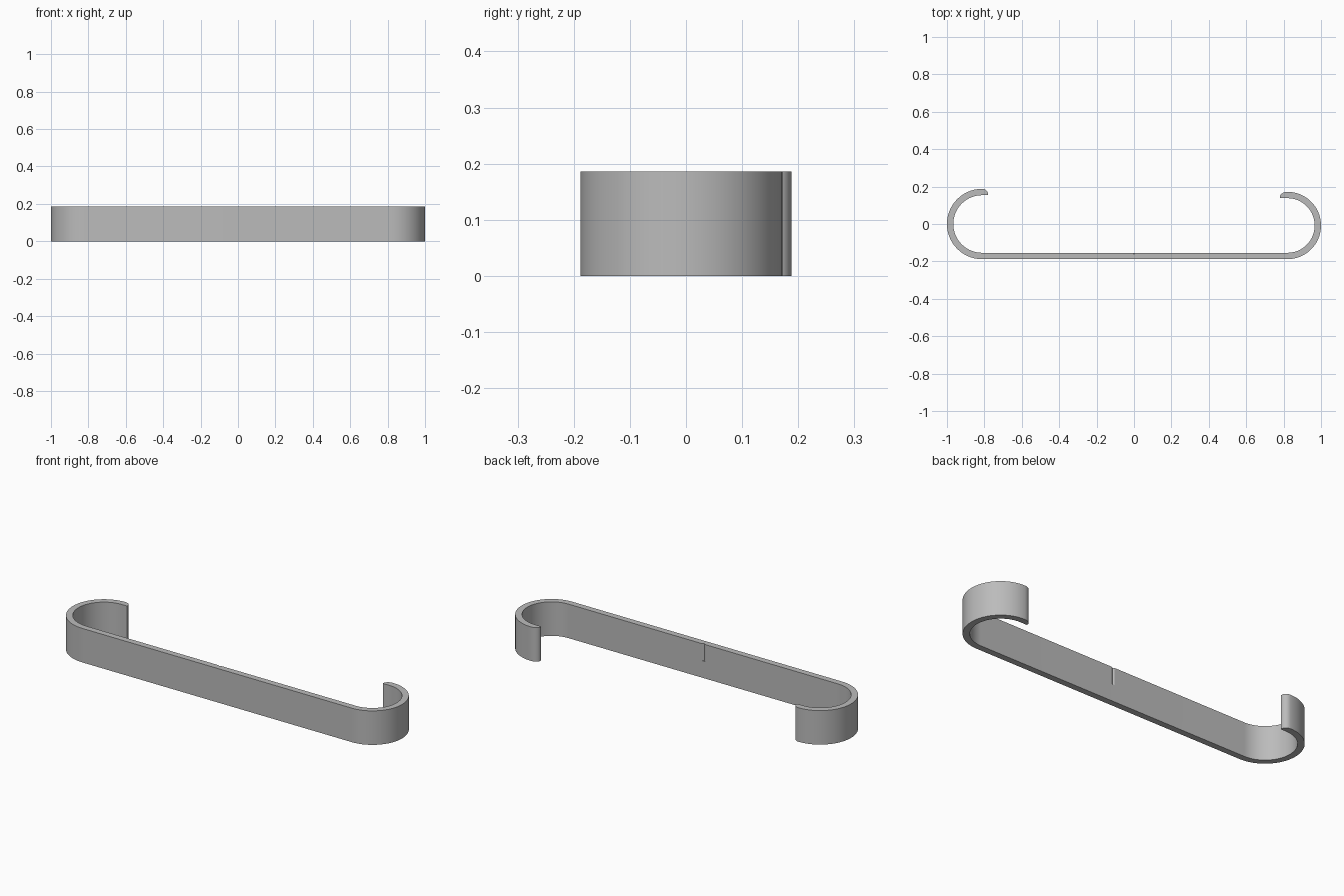
import bpy, bmesh
from math import sin, cos, pi, radians

cube = bpy.data.objects.get("Cube")
if cube:
    bpy.data.objects.remove(cube, do_unlink=True)

HEIGHT = 0.186
THICK = 0.034
FRONT_Y = -0.188

grey = bpy.data.materials.new("satin_grey")
grey.use_nodes = True
colour = (0.5, 0.5, 0.5, 1)
grey.diffuse_color = colour
grey.node_tree.nodes["Principled BSDF"].inputs["Base Color"].default_value = colour


def hook(side, radius, tip_x):
    """Pairs of outer and inner points, from the flat bar round to the tip."""
    cx, cy, inner = 1 - radius, FRONT_Y + radius, radius - THICK
    pairs = []
    steps = 40
    for i in range(steps + 1):
        a = -pi / 2 + pi * i / steps
        pairs.append([(side * (cx + r * cos(a)), cy + r * sin(a)) for r in (radius, inner)])
    # Tip with a rounded outer corner
    for i in range(1, 9):
        a = pi / 2 * i / 8
        x = side * (cx - (cx - tip_x) * sin(a))
        pairs.append([(x, cy + radius - 0.028 * (1 - cos(a))), (x, cy + inner)])
    return pairs


def add_mesh(name, bm):
    bmesh.ops.recalc_face_normals(bm, faces=bm.faces)
    mesh = bpy.data.meshes.new(name)
    bm.to_mesh(mesh)
    bm.free()
    mesh.materials.append(grey)
    ob = bpy.data.objects.new(name, mesh)
    bpy.context.collection.objects.link(ob)
    return ob


# Bent strip: a rectangular section swept along the hook, bar, hook path
path = hook(-1, 0.188, 0.78)[::-1] + hook(1, 0.18, 0.78)
bm = bmesh.new()
rings = []
for outer, inner in path:
    rings.append([bm.verts.new((*p, z)) for p, z in
                  ((outer, 0), (inner, 0), (inner, HEIGHT), (outer, HEIGHT))])
for a, b in zip(rings, rings[1:]):
    for k in range(4):
        n = (k + 1) % 4
        bm.faces.new((a[k], a[n], b[n], b[k]))
bm.faces.new(rings[0])
bm.faces.new(rings[-1])
strip = add_mesh("hooked_strip", bm)

# Small centre notch in the upper half of the back face
back_y = FRONT_Y + THICK
bm = bmesh.new()
low, high = [[bm.verts.new((x, back_y + y, z)) for x, y in
              ((-0.012, 0.002), (0, -0.006), (0.012, 0.002))]
             for z in (HEIGHT / 2, HEIGHT + 0.02)]
bm.faces.new(low)
bm.faces.new(high)
for k in range(3):
    n = (k + 1) % 3
    bm.faces.new((low[k], low[n], high[n], high[k]))
cutter = add_mesh("notch_cutter", bm)
cutter.hide_render = True

notch = strip.modifiers.new("centre_notch", "BOOLEAN")
notch.operation = "DIFFERENCE"
notch.solver = "EXACT"
notch.object = cutter
bpy.ops.object.select_all(action="DESELECT")
bpy.context.view_layer.objects.active = strip
strip.select_set(True)
bpy.ops.object.modifier_apply(modifier=notch.name)
bpy.data.objects.remove(cutter, do_unlink=True)
bpy.ops.object.shade_smooth_by_angle(angle=radians(30))
